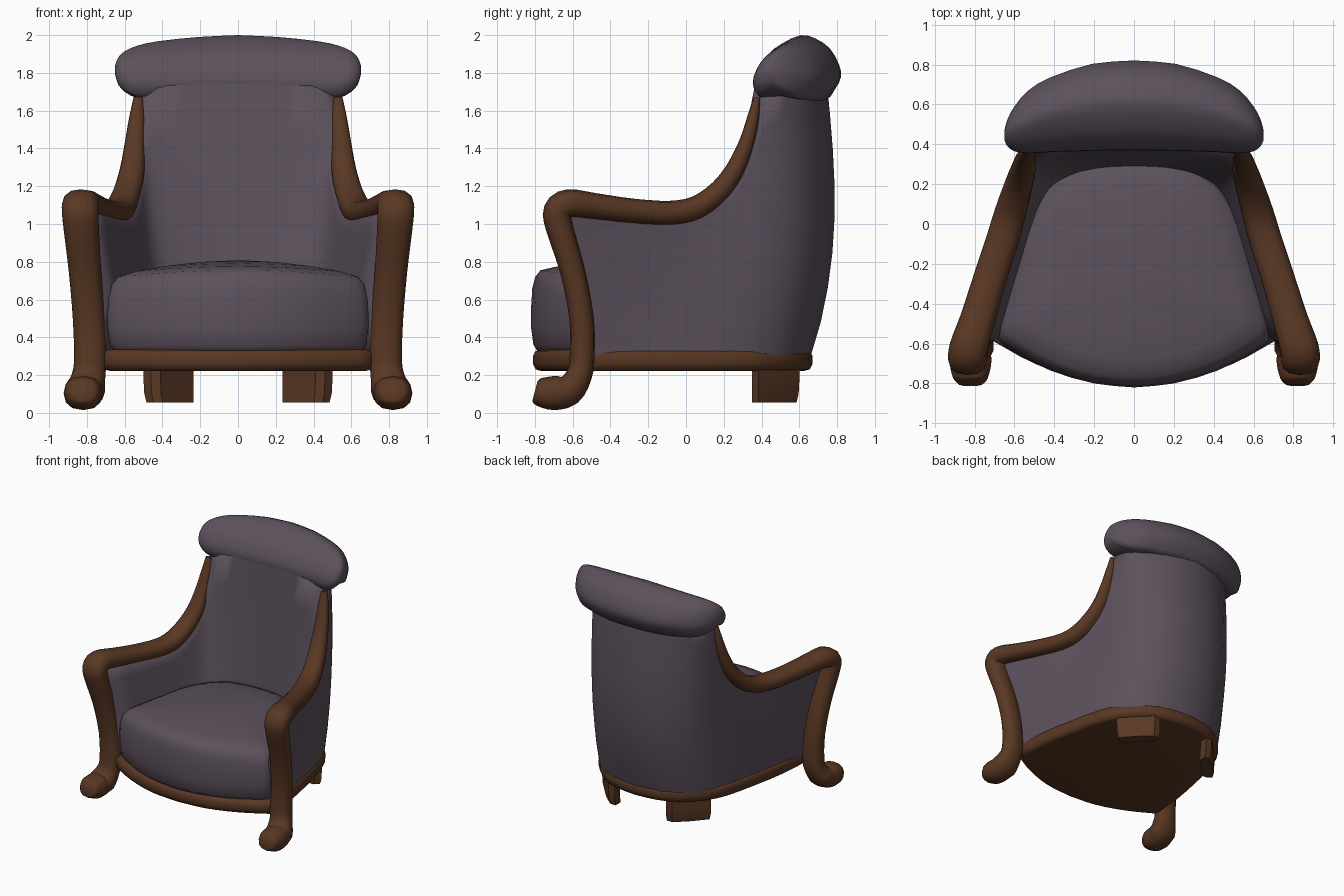
import bpy, bmesh, math
from mathutils import Vector

if "Cube" in bpy.data.objects:
    bpy.data.objects.remove(bpy.data.objects["Cube"])


def material(name, rgb):
    m = bpy.data.materials.new(name)
    m.diffuse_color = (*rgb, 1)
    m.use_nodes = True
    m.node_tree.nodes["Principled BSDF"].inputs["Base Color"].default_value = m.diffuse_color
    return m


FABRIC = material("mauve fabric", (0.107, 0.082, 0.107))
WOOD = material("brown wood", (0.100, 0.039, 0.017))


def spline(rows, n):
    """Catmull-Rom through rows of any length, n steps per span."""
    p = [Vector(r) for r in rows]
    p = [2 * p[0] - p[1]] + p + [2 * p[-1] - p[-2]]
    out = []
    for i in range(1, len(p) - 2):
        a, b, c, d = p[i - 1:i + 3]
        for k in range(n):
            t = k / n
            out.append(0.5 * (2 * b + (c - a) * t + (2 * a - 5 * b + 4 * c - d) * t * t
                              + (3 * b - a - 3 * c + d) * t ** 3))
    return out + [p[-2]]


def loft(name, rings, mat, angle=50, mirror=False):
    """Skin closed rings and cap both ends."""
    bm = bmesh.new()
    vs = [[bm.verts.new(co) for co in r] for r in rings]
    n = len(vs[0])
    for a, b in zip(vs, vs[1:]):
        for i in range(n):
            j = (i + 1) % n
            bm.faces.new((a[i], a[j], b[j], b[i]))
    bm.faces.new(vs[0])
    bm.faces.new(vs[-1][::-1])
    bmesh.ops.recalc_face_normals(bm, faces=bm.faces)
    me = bpy.data.meshes.new(name)
    bm.to_mesh(me)
    bm.free()
    me.materials.append(mat)
    me.shade_smooth()
    me.set_sharp_from_angle(angle=math.radians(angle))
    ob = bpy.data.objects.new(name, me)
    bpy.context.collection.objects.link(ob)
    if mirror:
        ob.modifiers.new("mirror", "MIRROR").use_mirror_merge = False
    return ob


def full_plan(half):
    """Mirror a half outline (first and last points on x = 0)."""
    return list(half) + [Vector((-x, y)) for x, y in half[-2:0:-1]]


def slab(name, plan, levels, cy, mat, angle, sag=0):
    """Stack a plan outline at (z, scale) levels about (0, cy); sag drops the upper sides."""
    rings = [[(x * s, cy + (y - cy) * s, z - (sag * (x * s / .68) ** 2 if z > .5 else 0))
              for x, y in plan] for z, s in levels]
    return loft(name, rings, mat, angle)


# Wooden base with rounded rim: bowed front, tapering sides, round back
front = spline([(0, -.81), (.25, -.785), (.5, -.70), (.72, -.58)], 3)
sides = spline([(.72, -.58), (.70, -.3), (.645, 0), (.58, .27), (.5, .43),
                (.35, .58), (.18, .65), (0, .67)], 2)
slab("base", full_plan(front + sides[1:]),
     [(.222, .94), (.23, .98), (.26, 1), (.3, 1), (.325, .985), (.335, .95)], -.1, WOOD, 60)

# Seat cushion with bowed front and domed top
half = spline([(0, -.82), (.2, -.80), (.42, -.735), (.6, -.64), (.69, -.57),
               (.675, -.45), (.61, -.2), (.52, .1), (.3, .3), (0, .33)], 2)
slab("seat_cushion", full_plan(half),
     [(.31, .93), (.36, .98), (.45, 1), (.56, 1), (.66, .99), (.72, .965), (.755, .92),
      (.775, .78), (.79, .55), (.802, .3), (.806, .08)], -.2, FABRIC, 60, .04)

# Upholstered shell, stations from front right to back centre:
# outer bottom xy, outer top xy, inner top xy, inner bottom xy, top z
stations = spline([
    (.72, -.555, .82, -.62, .76, -.61, .66, -.56, 1.08),
    (.685, -.3, .73, -.3, .66, -.3, .58, -.3, 1.06),
    (.63, 0, .63, 0, .57, 0, .49, -.02, 1.07),
    (.585, .2, .58, .2, .53, .17, .45, .08, 1.20),
    (.55, .31, .55, .31, .505, .285, .41, .15, 1.38),
    (.51, .40, .535, .40, .475, .35, .35, .20, 1.67),
    (.41, .53, .46, .56, .36, .365, .25, .245, 1.75),
    (.22, .63, .25, .70, .19, .368, .13, .27, 1.76),
    (0, .66, 0, .745, 0, .37, 0, .275, 1.76)], 2)
rings = []
for s in stations:
    ob_, ot, it, ib, top = s[0:2], s[2:4], s[4:6], s[6:8], s[8]
    ring = []
    for k in range(9):
        f = k / 8
        bulge = .085 * max(0, ob_[1] / .66) * math.sin(math.pi * f ** .85)
        ring.append((ob_[0] * (1 - f) + ot[0] * f,
                     ob_[1] * (1 - f) + ot[1] * f + bulge, .3 + (top - .3) * f))
    for k in range(6):
        f = 1 - k / 5
        ring.append((ib[0] * (1 - f) + it[0] * f, ib[1] * (1 - f) + it[1] * f,
                     .55 + (top - .56) * f))
    rings.append(ring)
rings += [[(-x, y, z) for x, y, z in r] for r in rings[-2::-1]]
loft("upholstered_shell", rings, FABRIC, 80)

# Head roll: one profile stretched along x as (x, front y, back y, bottom z, top z)
profile = spline([(.12, .02), (.02, .17), (.01, .4), (.14, .7), (.32, .88), (.53, 1), (.7, .95),
                  (.87, .8), (.98, .55), (1, .36), (.93, .18), (.8, 0), (.45, .06)], 2)
spans = spline([(0, .368, .82, 1.65, 2.0), (.21, .366, .803, 1.65, 1.99),
                (.42, .36, .735, 1.655, 1.968), (.53, .354, .67, 1.665, 1.945),
                (.6, .365, .59, 1.70, 1.915), (.635, .39, .525, 1.74, 1.88),
                (.65, .42, .47, 1.79, 1.84)], 2)
rings = [[(x, f + (b - f) * u, lo + (hi - lo) * v) for u, v in profile]
         for x, f, b, lo, hi in spans]
rings = [[(-x, y, z) for x, y, z in r] for r in rings[:0:-1]] + rings
loft("head_roll", rings, FABRIC, 80)

# Front foot, leg, arm and back rail as one swept rail: x, y, z, radius
path = spline([
    (.82, -.80, .115, .055), (.82, -.775, .11, .075), (.82, -.70, .105, .09),
    (.81, -.62, .12, .082), (.79, -.565, .20, .068), (.782, -.55, .3, .066),
    (.79, -.553, .5, .065), (.81, -.60, .75, .066), (.83, -.67, .98, .072),
    (.835, -.68, 1.07, .075), (.83, -.62, 1.11, .074), (.785, -.48, 1.095, .068),
    (.725, -.28, 1.07, .064), (.66, -.08, 1.06, .063), (.62, .06, 1.09, .061),
    (.585, .18, 1.18, .056), (.56, .26, 1.29, .05), (.547, .32, 1.43, .04),
    (.535, .355, 1.56, .032), (.53, .375, 1.67, .018)], 3)


def soft_square(v):
    return math.copysign(abs(v) ** .85, v)


rings = []
for i, p in enumerate(path):
    t = (path[min(i + 1, len(path) - 1)] - path[max(i - 1, 0)]).to_3d().normalized()
    side = (Vector((1, 0, 0)) - t * t.x).normalized()
    up = t.cross(side)
    c, r = p.to_3d(), p[3]
    wide = 1.15 if i < 9 else 1.3
    rings.append([c + side * (wide * r * soft_square(math.cos(a))) + up * (r * soft_square(math.sin(a)))
                  for a in (math.tau * k / 12 for k in range(12))])
loft("arm_rail_and_front_leg", rings, WOOD, 70, mirror=True)

# Back legs: thick diagonal plates under the rounded back corners
plan = [(.235, .6), (.235, .53), (.41, .35), (.46, .35), (.50, .385), (.40, .50), (.29, .6)]
rings = [[(.235 + (x - .235) * s, .35 + (y - .35) * s, z) for x, y in plan]
         for z, s in ((.055, .94), (.1, .985), (.17, 1.0), (.25, 1.0))]
loft("back_leg", rings, WOOD, 35, mirror=True)
